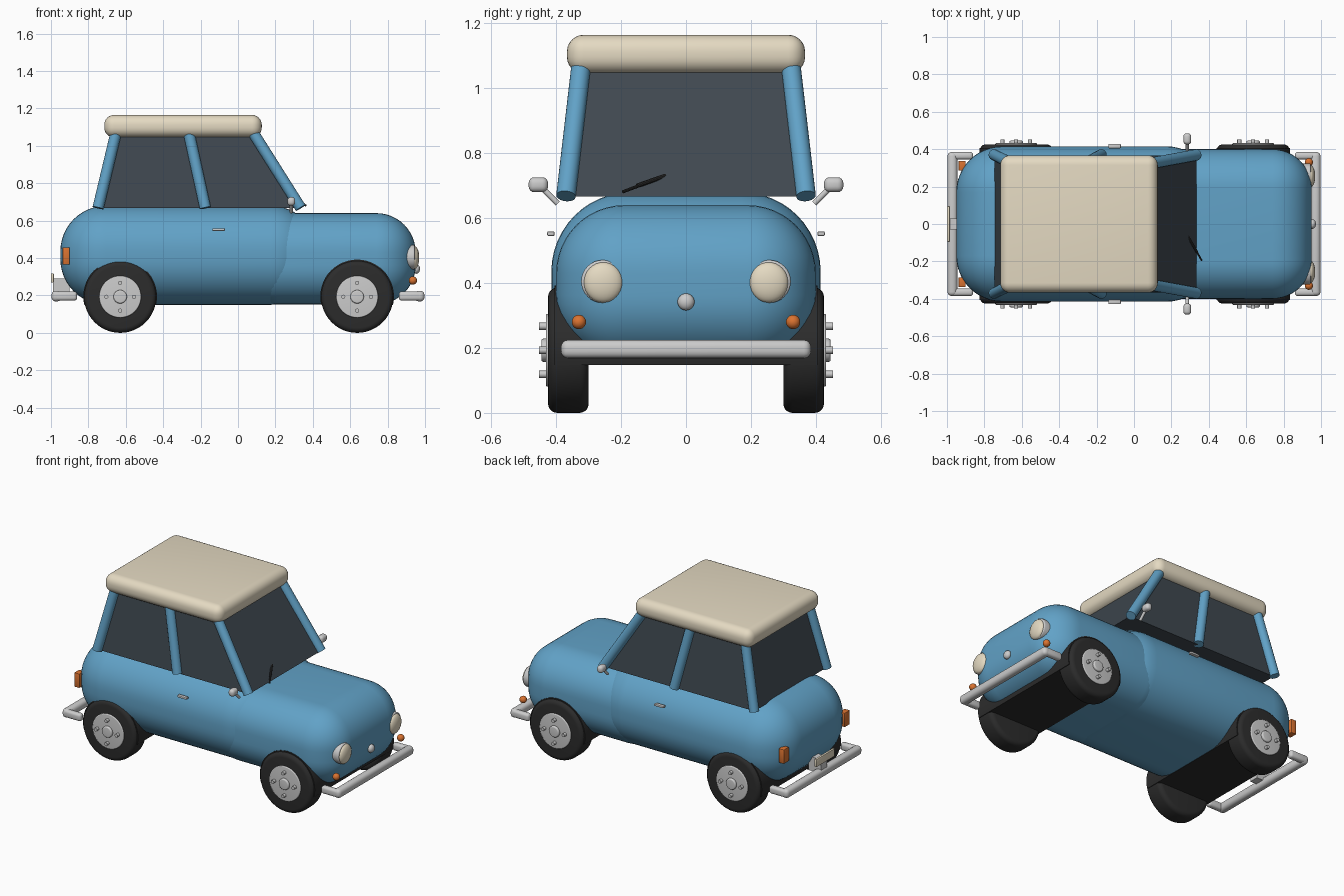
import bpy, bmesh, math
from mathutils import Vector, Matrix

if "Cube" in bpy.data.objects:
    bpy.data.objects.remove(bpy.data.objects["Cube"])


def mat(name, r, g, b):
    m = bpy.data.materials.new(name)
    m.diffuse_color = (r, g, b, 1)
    m.use_nodes = True
    m.node_tree.nodes["Principled BSDF"].inputs["Base Color"].default_value = m.diffuse_color
    return m


BLUE = mat("blue_paint", 0.12, 0.36, 0.57)
CREAM = mat("cream", 0.78, 0.70, 0.54)
GLASS = mat("dark_glass", 0.05, 0.065, 0.08)
BLACK = mat("rubber", 0.025, 0.025, 0.025)
CHROME = mat("chrome", 0.58, 0.58, 0.56)
ORANGE = mat("orange_lamp", 0.70, 0.17, 0.03)


def finish(name, bm, material):
    bmesh.ops.recalc_face_normals(bm, faces=bm.faces)
    me = bpy.data.meshes.new(name)
    bm.to_mesh(me)
    bm.free()
    me.materials.append(material)
    ob = bpy.data.objects.new(name, me)
    bpy.context.collection.objects.link(ob)
    bpy.ops.object.select_all(action='DESELECT')
    ob.select_set(True)
    bpy.context.view_layer.objects.active = ob
    bpy.ops.object.shade_smooth_by_angle(angle=math.radians(35))
    return ob


def box(name, lo, hi, material, r=0, seg=4):
    """Box between two corners with rounded edges."""
    lo, hi = Vector(lo), Vector(hi)
    bm = bmesh.new()
    bmesh.ops.create_cube(bm, size=1)
    for v in bm.verts:
        v.co = Vector([(lo[i] + hi[i]) / 2 + v.co[i] * (hi[i] - lo[i]) for i in range(3)])
    if r:
        bmesh.ops.bevel(bm, geom=bm.edges[:], offset=r, segments=seg, profile=0.5, affect='EDGES')
    return finish(name, bm, material)


def rod(name, p, q, r, material, bevel=0, n=32, floor=None):
    """Cylinder from p to q; rims may be rounded, and it may be cut flat at a floor height."""
    p, q = Vector(p), Vector(q)
    d = q - p
    bm = bmesh.new()
    bmesh.ops.create_cone(bm, cap_ends=True, segments=n, radius1=r, radius2=r, depth=d.length)
    if bevel:
        rims = [e for e in bm.edges if any(len(f.verts) > 4 for f in e.link_faces)]
        bmesh.ops.bevel(bm, geom=rims, offset=bevel, segments=5, profile=0.5, affect='EDGES')
    bm.transform(Matrix.Translation((p + q) / 2) @ d.to_track_quat('Z', 'Y').to_matrix().to_4x4())
    if floor is not None:
        cut = bmesh.ops.bisect_plane(bm, geom=bm.verts[:] + bm.edges[:] + bm.faces[:],
                                     plane_co=(0, 0, floor), plane_no=(0, 0, 1), clear_inner=True)
        bmesh.ops.contextual_create(bm, geom=[e for e in cut['geom_cut'] if isinstance(e, bmesh.types.BMEdge)])
    return finish(name, bm, material)


def ball(name, c, size, material):
    bm = bmesh.new()
    bmesh.ops.create_uvsphere(bm, u_segments=24, v_segments=16, radius=1)
    bm.transform(Matrix.Translation(c) @ Matrix.Diagonal((*size, 1)))
    return finish(name, bm, material)


# Body shells
box("main_body", (-0.95, -0.415, 0.15), (0.42, 0.415, 0.68), BLUE, 0.245, 12)
box("hood", (0.0, -0.40, 0.152), (0.95, 0.40, 0.64), BLUE, 0.21, 12)

# Cabin glass block, tapering to the roof
bm = bmesh.new()
bmesh.ops.create_cube(bm, size=2)
for v in bm.verts:
    top, front = v.co.z > 0, v.co.x > 0
    x = (0.08 if front else -0.645) if top else (0.335 if front else -0.745)
    v.co = (x, v.co.y * (0.32 if top else 0.365), 1.07 if top else 0.667)
finish("cabin_glass", bm, GLASS)

# Roof
box("roof", (-0.715, -0.367, 1.045), (0.127, 0.367, 1.165), CREAM, 0.052, 6)

# Bumpers with end arms
for end, s in (("front", 1), ("rear", -1)):
    xs = sorted((s * 0.945, s * 0.997))
    box(end + "_bumper", (xs[0], -0.385, 0.168), (xs[1], 0.385, 0.225), CHROME, 0.022)
    xs = sorted((s * 0.86, s * 0.985))
    for side in (1, -1):
        ys = sorted((side * 0.345, side * 0.385))
        box(end + "_bumper_arm", (xs[0], ys[0], 0.172), (xs[1], ys[1], 0.221), CHROME, 0.016)

# Wheel wells spanning the car, flat underneath
for x in (-0.63, 0.637):
    rod("wheel_well", (x, -0.405, 0.195), (x, 0.405, 0.195), 0.197, BLACK, n=48, floor=0.148)

for s in (1, -1):
    # Wheels
    for x in (-0.63, 0.637):
        z = 0.193
        rod("tyre", (x, s * 0.30, z), (x, s * 0.425, z), 0.193, BLACK, 0.028, 48)
        rod("wheel_disc", (x, s * 0.40, z), (x, s * 0.432, z), 0.112, CHROME, 0.006, 40)
        rod("hub_cap", (x, s * 0.42, z), (x, s * 0.446, z), 0.036, CHROME, 0.008, 24)
        for k in range(4):
            a = k * math.pi / 2
            lx, lz = x + 0.074 * math.cos(a), z + 0.074 * math.sin(a)
            rod("wheel_nut", (lx, s * 0.425, lz), (lx, s * 0.453, lz), 0.011, CHROME, n=12)

    # Roof pillars
    for name, xb, xt in (("rear", -0.748, -0.65), ("middle", -0.175, -0.265), ("front", 0.335, 0.075)):
        rod(name + "_pillar", (xb, s * 0.37, 0.668), (xt, s * 0.322, 1.08), 0.03, BLUE, n=24)

    # Headlights, indicators and tail lamps
    rod("headlight_rim", (0.89, s * 0.257, 0.405), (0.945, s * 0.257, 0.405), 0.066, CHROME, 0.008)
    ball("headlight_lens", (0.943, s * 0.255, 0.402), (0.026, 0.06, 0.062), CREAM)
    ball("indicator", (0.935, s * 0.33, 0.28), (0.022, 0.022, 0.022), ORANGE)
    ys = sorted((s * 0.285, s * 0.338))
    box("tail_lamp", (-0.938, ys[0], 0.365), (-0.90, ys[1], 0.457), ORANGE, 0.004, 2)

    # Wing mirrors and door handles
    rod("mirror_stem", (0.285, s * 0.395, 0.645), (0.285, s * 0.445, 0.695), 0.009, CHROME, n=12)
    ys = sorted((s * 0.425, s * 0.485))
    box("mirror_head", (0.264, ys[0], 0.68), (0.306, ys[1], 0.726), CHROME, 0.018)
    ys = sorted((s * 0.405, s * 0.428))
    box("door_handle", (-0.137, ys[0], 0.545), (-0.07, ys[1], 0.559), CHROME, 0.004, 2)

# Nose button, number plate, wiper
ball("nose_button", (0.953, 0, 0.342), (0.02, 0.026, 0.026), CHROME)
box("number_plate", (-1.0, -0.095, 0.268), (-0.985, 0.095, 0.318), CREAM, 0.003, 2)
box("number_plate_bracket", (-0.988, -0.03, 0.20), (-0.90, 0.03, 0.29), CHROME)
rod("wiper_arm", (0.362, -0.195, 0.681), (0.285, -0.06, 0.732), 0.005, BLACK, n=10)
rod("wiper_blade", (0.337, -0.15, 0.70), (0.285, -0.06, 0.732), 0.007, BLACK, n=10)
